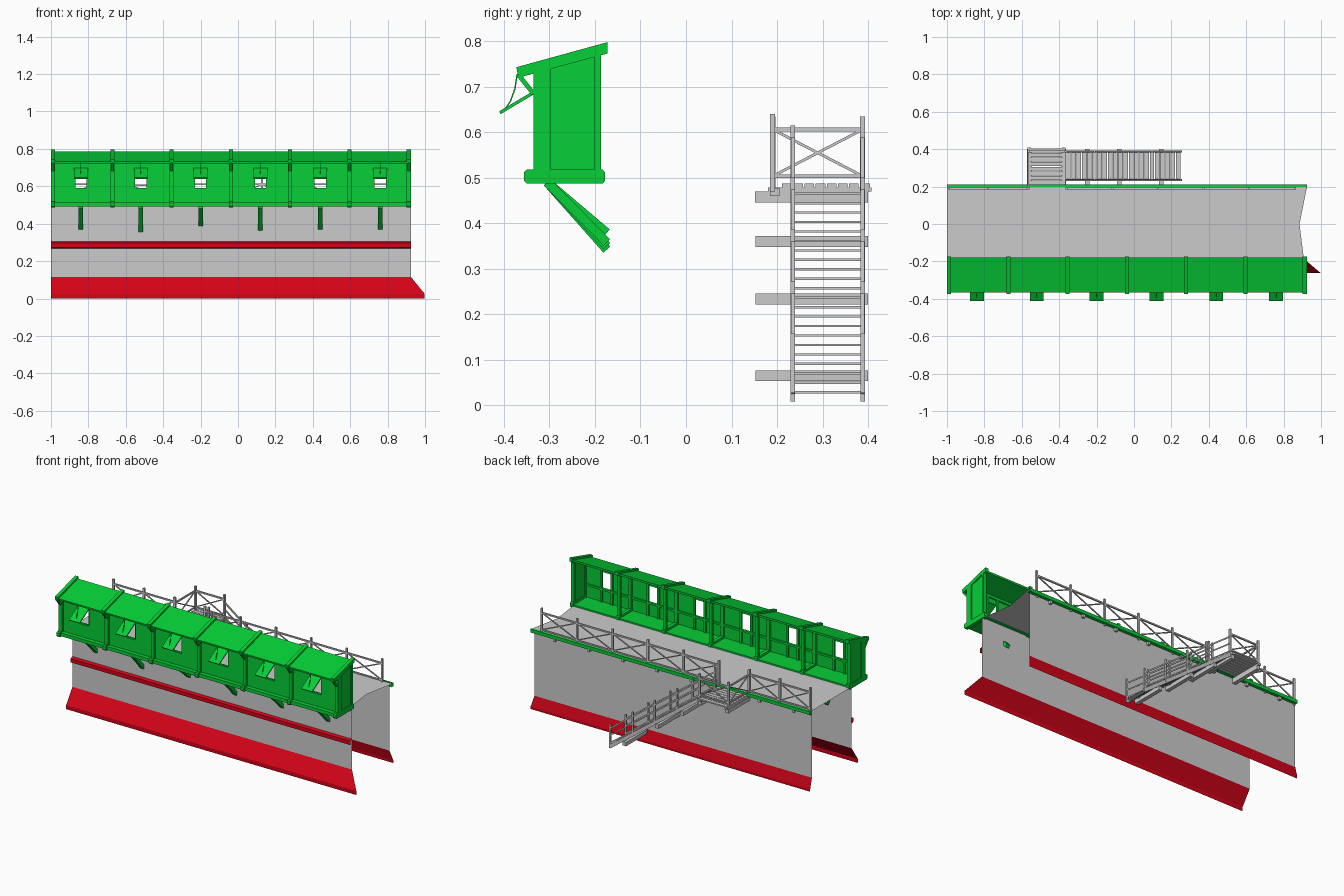
import bpy, bmesh, math
from mathutils import Vector, Matrix

if "Cube" in bpy.data.objects:
    bpy.data.objects.remove(bpy.data.objects["Cube"])


def material(name, rgb):
    m = bpy.data.materials.new(name)
    m.diffuse_color = (*rgb, 1)
    m.use_nodes = True
    m.node_tree.nodes["Principled BSDF"].inputs["Base Color"].default_value = m.diffuse_color
    return m


GREEN = material("green_paint", (0.002, 0.62, 0.038))
RED = material("red_paint", (0.65, 0.001, 0.009))


class Part:
    """Collects simple solids into one named mesh object."""
    def __init__(self, name, mat=None):
        self.name, self.mat, self.bm = name, mat, bmesh.new()

    def box(self, lo, hi):
        lo, hi = Vector(lo), Vector(hi)
        m = Matrix.Translation((lo + hi) / 2) @ Matrix.Diagonal((*(hi - lo), 1))
        bmesh.ops.create_cube(self.bm, size=1, matrix=m)

    def beam(self, p, q, w, h=None):
        # square bar from p to q; w is the width across the run, h the depth
        p, q = Vector(p), Vector(q)
        d = (q - p).normalized()
        ref = Vector((0, 0, 1)) if abs(d.z) < 0.99 else Vector((0, 1, 0))
        s = ref.cross(d).normalized()
        r = Matrix((d, s, d.cross(s))).transposed().to_4x4()
        m = Matrix.Translation((p + q) / 2) @ r @ Matrix.Diagonal(((q - p).length, w, h or w, 1))
        bmesh.ops.create_cube(self.bm, size=1, matrix=m)

    def prism(self, yz, x0, x1):
        # yz profile extruded along x, closed
        a = [self.bm.verts.new((x0, y, z)) for y, z in yz]
        b = [self.bm.verts.new((x1, y, z)) for y, z in yz]
        self.bm.faces.new(a)
        self.bm.faces.new(b[::-1])
        for i in range(len(yz)):
            j = (i + 1) % len(yz)
            self.bm.faces.new((a[i], b[i], b[j], a[j]))

    def sheet(self, pts, x0=-1.0):
        # open skin; every point is (x end, y, z)
        a = [self.bm.verts.new((x0, y, z)) for _, y, z in pts]
        b = [self.bm.verts.new(p) for p in pts]
        for i in range(len(pts) - 1):
            self.bm.faces.new((a[i], b[i], b[i + 1], a[i + 1]))

    def done(self, solid=True):
        if solid:
            bmesh.ops.recalc_face_normals(self.bm, faces=self.bm.faces)
        me = bpy.data.meshes.new(self.name)
        self.bm.to_mesh(me)
        self.bm.free()
        if self.mat:
            me.materials.append(self.mat)
        ob = bpy.data.objects.new(self.name, me)
        bpy.context.collection.objects.link(ob)
        return ob


XE = 0.925       # right end of the wall
DECK = 0.496     # walkway height
FOOT_Z = 0.48    # foot of the railings and stair landing


def skin(name, pts, mat=None):
    p = Part(name, mat)
    p.sheet(pts)
    p.done(False)


# Masonry skins, open at both ends
skin("front_wall", [(XE, -0.2, 0.115), (XE, -0.2, DECK)])
skin("back_wall", [(0.91, 0.19, DECK), (0.91, 0.19, 0.08)])
skin("front_plinth", [(0.998, -0.262, 0), (0.998, -0.262, 0.025), (XE, -0.2, 0.115)], RED)
skin("back_plinth", [(0.91, 0.19, 0.08), (0.925, 0.207, 0.015), (0.925, 0.207, 0)], RED)
skin("string_course", [(XE, -0.2, 0.267), (XE, -0.217, 0.274), (XE, -0.217, 0.298), (XE, -0.2, 0.305)], RED)

# Walkway deck with a notched right end
skin("walkway_deck", [(0.91, -0.2, DECK), (0.885, 0, DECK), (XE, 0.2, DECK)])
skin("walkway_edge", [(XE, 0.198, 0.499), (XE, 0.21, 0.499), (XE, 0.21, 0.478), (XE, 0.19, 0.478)], GREEN)
p = Part("joist_ends")
for i in range(8):
    x = -0.88 + 0.235 * i
    p.box((x - 0.008, 0.185, 0.46), (x + 0.008, 0.205, 0.478))
p.done()

# Hoarding: frames and bays
frames = [-0.989 + i * 0.317 for i in range(7)]
centres = [-0.84 + i * 0.32 for i in range(6)]
p = Part("hoarding_floor", GREEN)
p.box((-0.995, -0.346, 0.492), (0.92, -0.183, 0.505))
p.box((-0.995, -0.346, 0.494), (0.92, -0.32, 0.513))
p.done()

p = Part("hoarding_roof", GREEN)
p.prism([(-0.364, 0.722), (-0.178, 0.774), (-0.178, 0.786), (-0.366, 0.733)], -0.995, 0.92)
p.done()

p = Part("hoarding_frames", GREEN)
for x in frames:
    a, b = x - 0.011, x + 0.011
    p.prism([(-0.368, 0.72), (-0.173, 0.773), (-0.173, 0.798), (-0.373, 0.743)], a, b)
    p.prism([(-0.356, 0.494), (-0.35, 0.487), (-0.183, 0.487), (-0.178, 0.494),
             (-0.178, 0.512), (-0.183, 0.518), (-0.35, 0.518), (-0.356, 0.512)], a, b)
    p.prism([(-0.335, 0.51), (-0.297, 0.51), (-0.297, 0.742), (-0.335, 0.731)], a, b)
    p.box((a, -0.202, 0.51), (b, -0.187, 0.77))
    p.beam((x, -0.335, 0.685), (x, -0.368, 0.726), 0.016, 0.01)
p.done()

p = Part("hoarding_ends", GREEN)
end = [(-0.3, 0.51), (-0.19, 0.51), (-0.19, 0.77), (-0.3, 0.739)]
p.prism(end, -0.996, -0.986)
p.prism(end, 0.907, 0.917)
p.done()

# Front boards, set back between the frames, leave one window opening per bay
p = Part("hoarding_front", GREEN)
Y0, Y1 = -0.319, -0.311
for i, c in enumerate(centres):
    l, r = frames[i], frames[i + 1]
    w0, w1 = c - 0.036, c + 0.036
    p.box((l, Y0, 0.505), (w0, Y1, 0.734))
    p.box((w1, Y0, 0.505), (r, Y1, 0.734))
    p.box((w0, Y0, 0.505), (w1, Y1, 0.59))
    p.box((w0, Y0, 0.69), (w1, Y1, 0.734))
    for s in (w0, w1):
        p.box((s - 0.006, Y1, 0.505), (s + 0.006, Y1 + 0.009, 0.734))
p.box((-0.99, Y1, 0.58), (0.91, Y1 + 0.01, 0.592))
p.box((-0.99, Y0 - 0.006, 0.718), (0.91, Y1 + 0.01, 0.734))
p.done()

p = Part("window_flaps", GREEN)
cords = Part("flap_cords", GREEN)
for c in centres:
    p.beam((c, -0.32, 0.696), (c, -0.409, 0.643), 0.074, 0.007)
    pts = [(c, -0.398, 0.65), (c, -0.386, 0.668), (c, -0.376, 0.695), (c, -0.371, 0.728)]
    for a, b in zip(pts, pts[1:]):
        cords.beam(a, b, 0.003)
p.done()
cords.done()

p = Part("hoarding_struts", GREEN)
for c, z in zip(centres, (0.358, 0.342, 0.379, 0.35, 0.358, 0.358)):
    p.beam((c, -0.305, 0.49), (c, -0.174, z), 0.024, 0.02)
p.done()


def railing(part, a, b, bays, h=0.145, t=0.011, brace=True):
    # posts, two rails and crossed braces from a to b
    a, b, up = Vector(a), Vector(b), Vector((0, 0, 1))
    pts = [a.lerp(b, i / bays) for i in range(bays + 1)]
    for q in pts:
        part.beam(q - up * 0.01, q + up * (h + 0.015), t)
    part.beam(a + up * h * 0.9, b + up * h * 0.9, t * 0.8)
    part.beam(a + up * h * 0.17, b + up * h * 0.17, t * 0.7)
    for q, r in zip(pts, pts[1:]):
        if brace:
            part.beam(q + up * h * 0.17, r + up * h * 0.9, 0.006)
            part.beam(q + up * h * 0.9, r + up * h * 0.17, 0.006)
        else:
            part.beam(q + up * h * 0.55, r + up * h * 0.55, 0.007)


# Walkway railing, open at the stair landing
p = Part("walkway_railing")
railing(p, (-0.99, 0.19, FOOT_Z), (-0.57, 0.19, FOOT_Z), 2)
railing(p, (-0.36, 0.19, FOOT_Z), (0.86, 0.19, FOOT_Z), 5)
p.done()

# Stair landing
p = Part("landing")
for i in range(8):
    y = 0.222 + i * 0.0245
    p.box((-0.57, y - 0.0105, 0.479), (-0.365, y + 0.0105, 0.487))
for x in (-0.56, -0.375):
    p.box((x - 0.01, 0.18, 0.47), (x + 0.01, 0.408, 0.479))
    p.box((x - 0.012, 0.152, 0.446), (x + 0.012, 0.4, 0.47))
p.done()
p = Part("landing_railing")
railing(p, (-0.565, 0.191, FOOT_Z), (-0.565, 0.388, FOOT_Z), 1, 0.14)
railing(p, (-0.565, 0.388, FOOT_Z), (-0.365, 0.388, FOOT_Z), 1, 0.14)
p.done()

# Stair flight down towards +x
TOP, FOOT = Vector((-0.365, 0, 0.475)), Vector((0.25, 0, 0.018))
N = 22
p = Part("stair_treads")
for i in range(N):
    c = TOP.lerp(FOOT, (i + 0.5) / N)
    p.box((c.x - 0.012, 0.235, c.z - 0.002), (c.x + 0.012, 0.39, c.z + 0.003))
p.done()
p = Part("stair_sides")
rails = Part("stair_railings")
for y in (0.235, 0.388):
    off = Vector((0, y, 0))
    p.beam(TOP + off, FOOT + off, 0.009, 0.022)
    railing(rails, TOP + off, FOOT + off, 4, 0.125, 0.01, False)
p.done()
rails.done()

# Beams let into the wall to carry the stair
p = Part("stair_beams")
for x, z in ((-0.25, 0.36), (-0.08, 0.234), (0.145, 0.065)):
    p.box((x - 0.012, 0.153, z - 0.012), (x + 0.012, 0.4, z + 0.012))
p.done()
